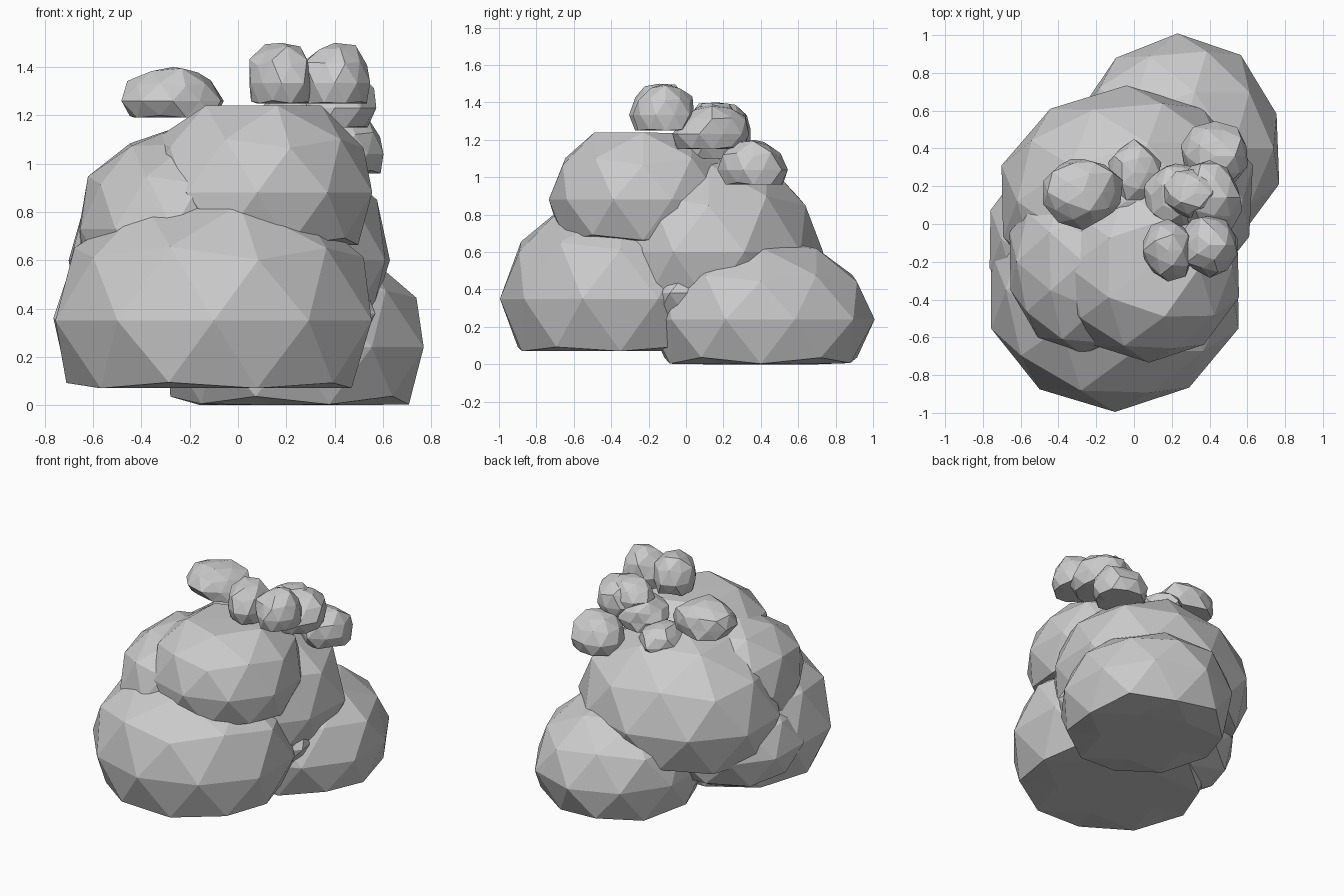
import bpy, bmesh, random

if "Cube" in bpy.data.objects:
    bpy.data.objects.remove(bpy.data.objects["Cube"])


def rock(name, centre, radii, bottom, seed, jitter=0.02, top=None):
    """Faceted ellipsoid boulder, cut flat at the bottom (and optionally the top)."""
    rnd = random.Random(seed)
    bm = bmesh.new()
    bmesh.ops.create_icosphere(bm, subdivisions=2, radius=1)
    for v in bm.verts:
        k = 1 + rnd.uniform(-jitter, jitter)
        for i in range(3):
            v.co[i] = centre[i] + v.co[i] * k * radii[i]
        v.co.z = max(v.co.z, bottom)
        if top is not None:
            v.co.z = min(v.co.z, top)
    bmesh.ops.recalc_face_normals(bm, faces=bm.faces)
    mesh = bpy.data.meshes.new(name)
    bm.to_mesh(mesh)
    bm.free()
    ob = bpy.data.objects.new(name, mesh)
    bpy.context.collection.objects.link(ob)
    return ob


# Large boulders of the heap
rock("front_boulder", (-0.10, -0.35, 0.35), (0.68, 0.65, 0.575), 0.07, 3)
rock("back_right_boulder", (0.23, 0.40, 0.24), (0.56, 0.60, 0.45), 0.0, 5)
rock("back_boulder", (-0.04, 0.12, 0.60), (0.69, 0.61, 0.56), 0.32, 8)
rock("upper_boulder", (0.08, -0.23, 0.88), (0.50, 0.51, 0.42), 0.66, 11, top=1.24)
rock("upper_left_boulder", (-0.27, -0.20, 0.73), (0.41, 0.50, 0.41), 0.55, 14)

# Filler stones between the boulders
rock("left_filler_stone", (-0.25, -0.08, 0.36), (0.54, 0.50, 0.36), 0.10, 17)
rock("right_filler_stone", (0.20, 0.00, 0.38), (0.37, 0.27, 0.24), 0.20, 20, jitter=0.08)

# Small stones scattered on top: centre x, y, half sizes x, y, bottom z, top z
small = [
    (-0.27, 0.17, 0.20, 0.18, 1.19, 1.40),
    (0.00, 0.27, 0.135, 0.16, 1.03, 1.20),
    (0.43, 0.36, 0.18, 0.17, 0.96, 1.20),
    (0.22, 0.15, 0.16, 0.17, 1.10, 1.29),
    (0.40, 0.14, 0.16, 0.20, 1.15, 1.39),
    (0.18, -0.14, 0.14, 0.15, 1.25, 1.50),
    (0.40, -0.11, 0.15, 0.16, 1.25, 1.50),
    (0.32, 0.16, 0.15, 0.13, 1.22, 1.40),
]
for i, (x, y, rx, ry, z0, z1) in enumerate(small):
    h = (z1 - z0) / 1.5
    rock(f"small_stone_{i + 1}", (x, y, z0 + 0.5 * h), (rx * 1.04, ry * 1.04, h * 1.05),
         z0, 40 + i, jitter=0.10, top=z1)
